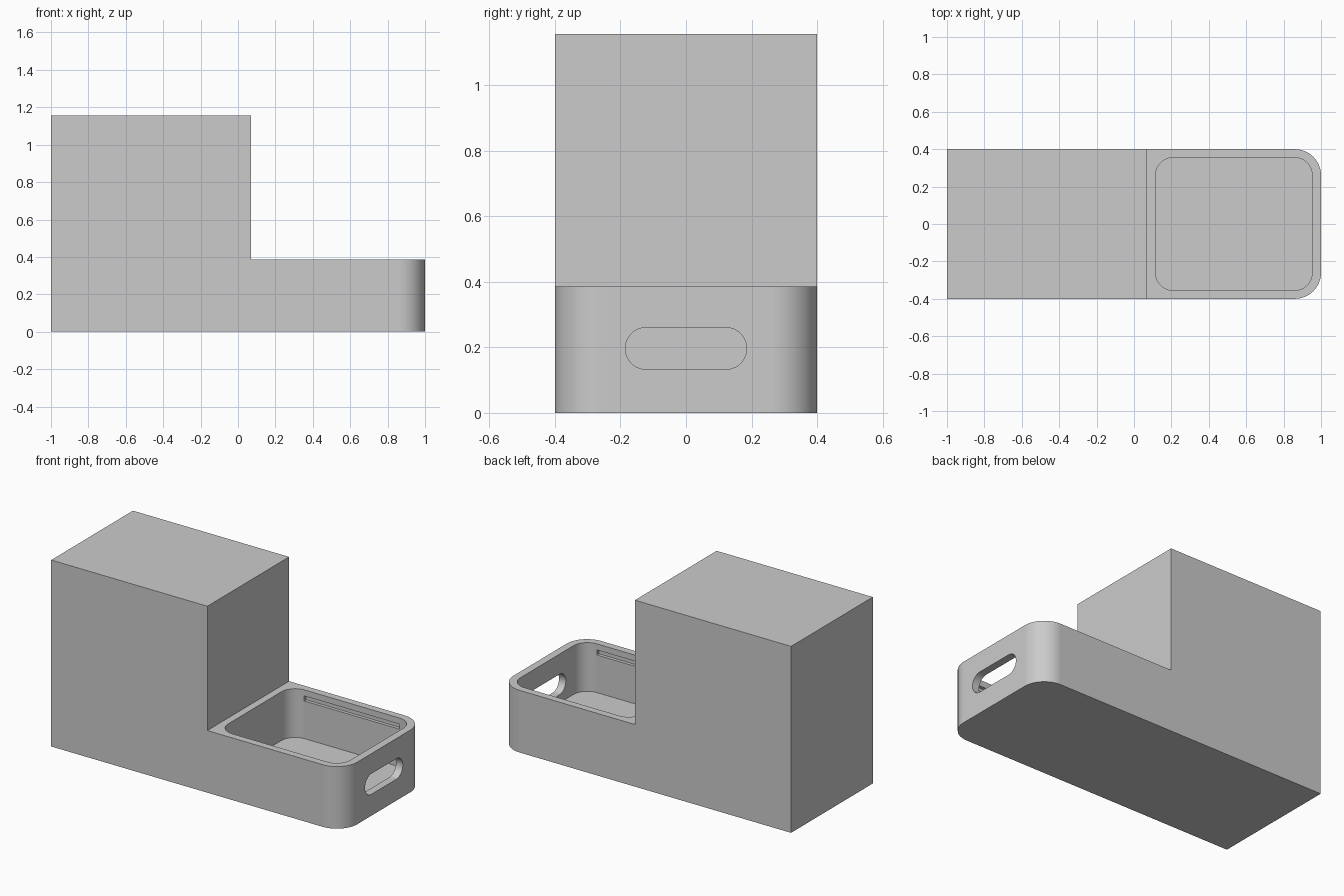
import bpy
import bmesh
from math import cos, sin, pi, radians
from mathutils import Matrix, Vector

cube = bpy.data.objects.get("Cube")
if cube:
    bpy.data.objects.remove(cube, do_unlink=True)

grey = bpy.data.materials.new("plain grey")
grey.use_nodes = True
grey.diffuse_color = (0.6, 0.6, 0.6, 1)
grey.node_tree.nodes["Principled BSDF"].inputs["Base Color"].default_value = (0.6, 0.6, 0.6, 1)


def rounded_outline(u0, u1, v0, v1, radii, steps=16):
    """Counter-clockwise rectangle; radii start at the lower left corner."""
    points = []
    corners = [(u0, v0, 1, 1), (u1, v0, -1, 1), (u1, v1, -1, -1), (u0, v1, 1, -1)]
    for i, ((u, v, su, sv), r) in enumerate(zip(corners, radii)):
        if r == 0:
            points.append((u, v))
            continue
        for k in range(steps + 1):
            a = pi + i * pi / 2 + k * pi / 2 / steps
            points.append((u + su * r + r * cos(a), v + sv * r + r * sin(a)))
    return points


def prism(name, outline, low, high, along_x=False):
    """Extrude an outline up z, or along x with the outline lying in y and z."""
    bm = bmesh.new()
    face = bm.faces.new([bm.verts.new((u, v, low)) for u, v in outline])
    top = bmesh.ops.extrude_face_region(bm, geom=[face])
    moved = [g for g in top["geom"] if isinstance(g, bmesh.types.BMVert)]
    bmesh.ops.translate(bm, vec=Vector((0, 0, high - low)), verts=moved)
    if along_x:
        turn = Matrix(((0, 0, 1), (1, 0, 0), (0, 1, 0))).to_4x4()
        bmesh.ops.transform(bm, matrix=turn, verts=bm.verts)
    bmesh.ops.remove_doubles(bm, verts=bm.verts, dist=1e-5)
    bmesh.ops.recalc_face_normals(bm, faces=bm.faces)
    mesh = bpy.data.meshes.new(name)
    bm.to_mesh(mesh)
    bm.free()
    mesh.materials.append(grey)
    obj = bpy.data.objects.new(name, mesh)
    bpy.context.collection.objects.link(obj)
    return obj


def box(name, x0, x1, y0, y1, z0, z1):
    return prism(name, rounded_outline(x0, x1, y0, y1, (0, 0, 0, 0)), z0, z1)


# Full-height body, rounded at the tray end
body = prism("stepped_body", rounded_outline(-1, 1, -0.4, 0.4, (0, 0.14, 0.14, 0)), 0, 1.155)

# Step, tray pocket and handle slot
cutters = [
    box("step_cutter", 0.07, 1.2, -0.6, 0.6, 0.385, 1.4),
    prism("pocket_cutter", rounded_outline(0.115, 0.953, -0.355, 0.355, [0.095] * 4), 0.083, 0.6),
    prism("handle_cutter", rounded_outline(-0.185, 0.185, 0.133, 0.26, [0.0634] * 4), 0.8, 1.2, True),
]
# Lid groove in each long wall of the tray
for label, side in (("front", -1), ("back", 1)):
    y0, y1 = sorted((side * 0.3, side * 0.375))
    cutters.append(box(label + "_groove_cutter", 0.205, 0.86, y0, y1, 0.316, 0.347))

bpy.ops.object.select_all(action="DESELECT")
bpy.context.view_layer.objects.active = body
body.select_set(True)
for cutter in cutters:
    cutter.hide_render = True
    mod = body.modifiers.new(cutter.name, "BOOLEAN")
    mod.operation = "DIFFERENCE"
    mod.solver = "EXACT"
    mod.object = cutter
    bpy.ops.object.modifier_apply(modifier=mod.name)
    bpy.data.objects.remove(cutter, do_unlink=True)

# Smooth the rounded corners while keeping crisp edges
bpy.ops.object.shade_smooth_by_angle(angle=radians(30))
weighted = body.modifiers.new("flat_face_normals", "WEIGHTED_NORMAL")
weighted.keep_sharp = True
